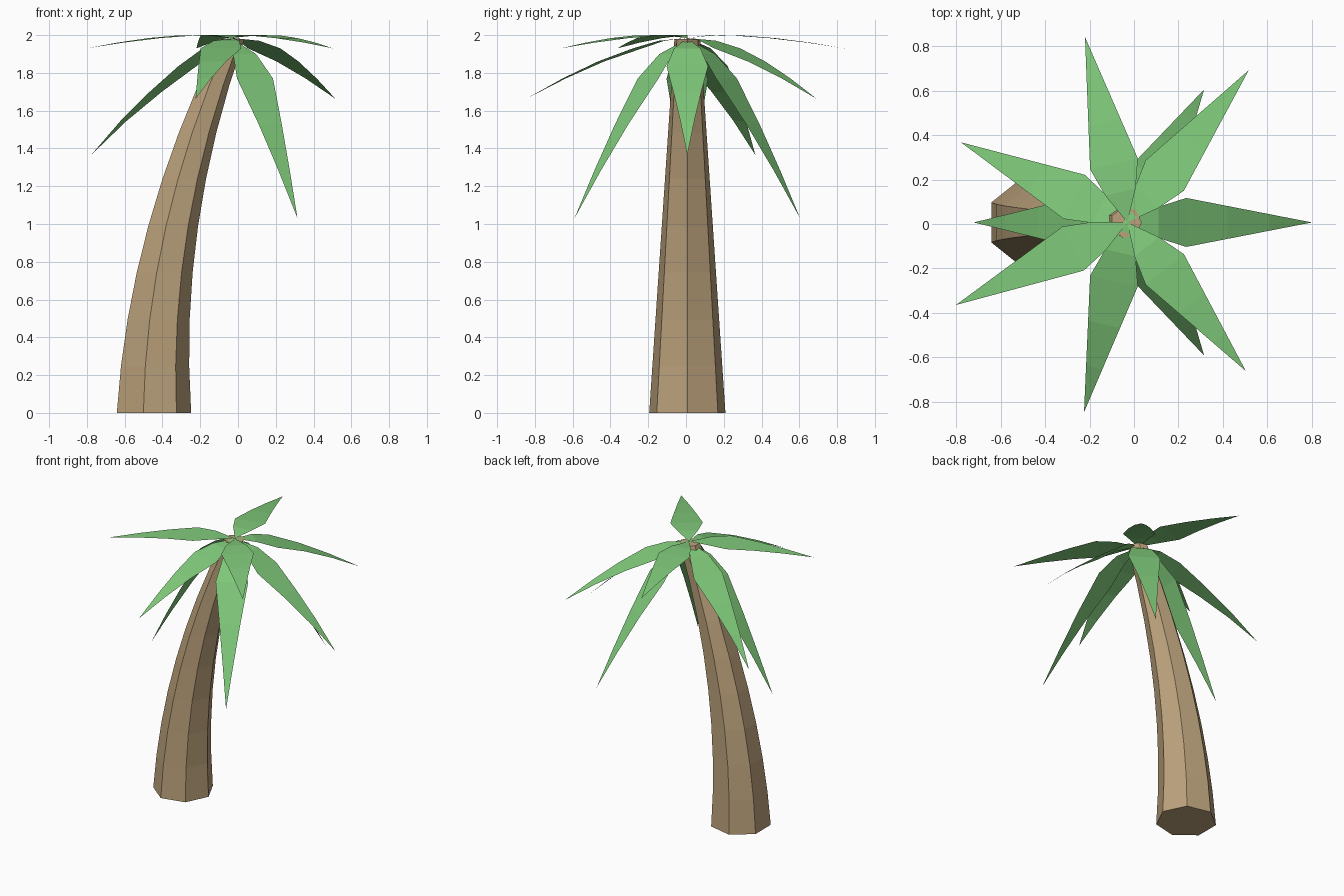
import bpy
import bmesh
from math import cos, sin, radians, tau

if "Cube" in bpy.data.objects:
    bpy.data.objects.remove(bpy.data.objects["Cube"])

CX, CY = -0.03, 0.007      # crown centre


def material(name, color):
    m = bpy.data.materials.new(name)
    m.diffuse_color = color
    m.use_nodes = True
    m.node_tree.nodes["Principled BSDF"].inputs["Base Color"].default_value = m.diffuse_color
    return m


def add_object(name, bm, mat):
    mesh = bpy.data.meshes.new(name)
    bm.to_mesh(mesh)
    bm.free()
    mesh.materials.append(mat)
    obj = bpy.data.objects.new(name, mesh)
    bpy.context.collection.objects.link(obj)
    return obj


bark = material("bark", (0.50, 0.36, 0.20, 1))
green = material("leaf_green", (0.22, 0.60, 0.20, 1))

# Trunk: seven-sided tapering tube that leans along a parabola
SIDES, RINGS, HEIGHT = 7, 9, 1.98
bm = bmesh.new()
rings = []
for i in range(RINGS):
    u = i / (RINGS - 1)
    r = 0.207 - 0.137 * u
    cx = -0.455 + 0.42 * u * u
    rings.append([bm.verts.new((cx + r * cos(tau * k / SIDES),
                                CY + r * sin(tau * k / SIDES), HEIGHT * u))
                  for k in range(SIDES)])
for a, b in zip(rings, rings[1:]):
    for k in range(SIDES):
        n = (k + 1) % SIDES
        bm.faces.new((a[k], a[n], b[n], b[k]))
bm.faces.new(rings[0][::-1])
bm.faces.new(rings[-1])
add_object("trunk", bm, bark)


# Leaf: flat arching blade following a (distance, height) spine
def leaf(name, angle, spine, reach):
    bm = bmesh.new()
    c, s = cos(radians(angle)), sin(radians(angle))
    scale = reach / spine[-1][0]

    def point(d, w, z):
        return bm.verts.new((CX + c * d - s * w, CY + s * d + c * w, z))

    wide = spine[2][0]
    pairs = []
    for i, (d, z) in enumerate(spine[1:-1]):
        w = 0.07 if i == 0 else 0.11 * (spine[-1][0] - d) / (spine[-1][0] - wide)
        pairs.append((point(d * scale, -w, z), point(d * scale, w, z)))
    root = point(0, 0, spine[0][1])
    tip = point(reach, 0, spine[-1][1])
    bm.faces.new((root, pairs[0][0], pairs[0][1]))
    for (a, b), (e, f) in zip(pairs, pairs[1:]):
        bm.faces.new((a, e, f, b))
    bm.faces.new((pairs[-1][0], tip, pairs[-1][1]))
    add_object(name, bm, green)


# Spines from nearly level to strongly hanging
level = [(0, 1.985), (0.14, 2.0), (0.27, 1.998), (0.46, 1.984), (0.66, 1.96), (0.855, 1.93)]
raised = [(0, 1.985), (0.14, 1.97), (0.27, 1.93), (0.47, 1.86), (0.67, 1.77), (0.875, 1.663)]
drooping = [(0, 1.985), (0.14, 1.93), (0.265, 1.835), (0.45, 1.70), (0.64, 1.545), (0.83, 1.365)]
hanging = [(0, 1.98), (0.13, 1.90), (0.24, 1.77), (0.40, 1.53), (0.55, 1.28), (0.69, 1.03)]

# Upper crown: seven leaves evenly spaced
upper = [drooping, raised, level, drooping, level, raised, level]
for i, spine in enumerate(upper):
    leaf(f"upper_leaf_{i + 1}", i * 360 / 7, spine, spine[-1][0])

# Lower crown: three hanging leaves
for i in range(3):
    leaf(f"lower_leaf_{i + 1}", 60 + 120 * i, hanging, 0.69)
